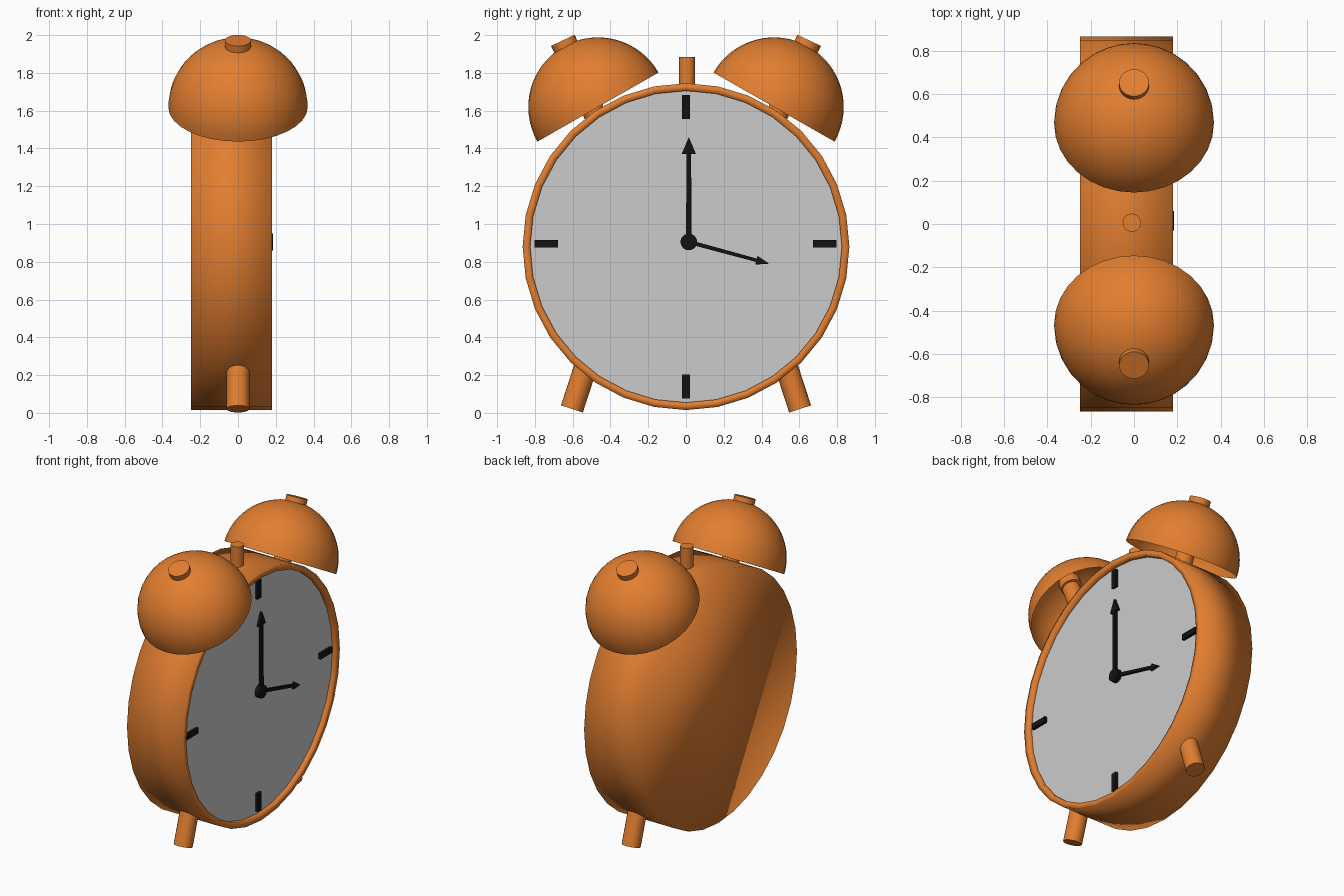
import bpy, bmesh, math
from mathutils import Vector

if "Cube" in bpy.data.objects:
    bpy.data.objects.remove(bpy.data.objects["Cube"])


def material(name, rgb):
    m = bpy.data.materials.new(name)
    m.diffuse_color = (*rgb, 1)
    m.use_nodes = True
    m.node_tree.nodes["Principled BSDF"].inputs["Base Color"].default_value = m.diffuse_color
    return m


ORANGE = material("orange", (0.76, 0.21, 0.03))
BLACK = material("black", (0.006, 0.006, 0.006))
CENTRE_Z = 0.88
DIAL_X = 0.15


def finish(name, bm, mat, angle):
    bmesh.ops.recalc_face_normals(bm, faces=bm.faces)
    me = bpy.data.meshes.new(name)
    bm.to_mesh(me)
    bm.free()
    ob = bpy.data.objects.new(name, me)
    bpy.context.collection.objects.link(ob)
    if mat:
        me.materials.append(mat)
    me.polygons.foreach_set("use_smooth", [True] * len(me.polygons))
    if angle < 180:
        me.set_sharp_from_angle(angle=math.radians(angle))
    return ob


def lathe(name, profile, origin, axis, mat, segs=32, cap_start=False, cap_end=False, angle=35):
    """Revolve (height, radius) points around an axis through origin."""
    bm = bmesh.new()
    q = Vector(axis).to_track_quat('Z', 'Y')
    o = Vector(origin)
    rings = []
    for h, r in profile:
        n = segs if r > 0 else 1
        rings.append([bm.verts.new(o + q @ Vector((r * math.cos(2 * math.pi * i / segs),
                                                   r * math.sin(2 * math.pi * i / segs), h)))
                      for i in range(n)])
    for a, b in zip(rings, rings[1:]):
        for i in range(segs):
            j = (i + 1) % segs
            if len(b) == 1:
                bm.faces.new((a[i], a[j], b[0]))
            else:
                bm.faces.new((a[i], a[j], b[j], b[i]))
    if cap_start:
        bm.faces.new(rings[0][::-1])
    if cap_end:
        bm.faces.new(rings[-1])
    return finish(name, bm, mat, angle)


def rod(name, start, end, radius, mat=ORANGE, segs=24):
    d = Vector(end) - Vector(start)
    return lathe(name, [(0, radius), (d.length, radius)], start, d, mat, segs, True, True)


def plate(name, outline, x0, x1):
    """Extrude a (y, z) outline along x."""
    bm = bmesh.new()
    f = bm.faces.new([bm.verts.new((x0, y, z)) for y, z in outline])
    top = bmesh.ops.extrude_face_region(bm, geom=[f])["geom"]
    bmesh.ops.translate(bm, vec=(x1 - x0, 0, 0),
                        verts=[v for v in top if isinstance(v, bmesh.types.BMVert)])
    return finish(name, bm, BLACK, 20)


# Drum body with a narrow raised rim, softly shaded, and the dial inside it
lathe("body", [(-0.25, 0.865), (0.18, 0.865), (0.18, 0.825), (DIAL_X, 0.825)],
      (0, 0, CENTRE_Z), (1, 0, 0), ORANGE, cap_start=True, angle=180)
lathe("dial", [(DIAL_X, 0.825), (DIAL_X, 0)], (0, 0, CENTRE_Z), (1, 0, 0), None)

# Quarter-hour markers
for i, (y, z) in enumerate([(0.735, 0.895), (-0.74, 0.895), (0, 1.62), (0, 0.14)]):
    hy, hz = (0.063, 0.02) if y else (0.02, 0.063)
    plate(f"hour_marker_{i + 1}", [(y - hy, z - hz), (y + hy, z - hz),
                                   (y + hy, z + hz), (y - hy, z + hz)], DIAL_X - 0.01, 0.168)


# Arrow-shaped hands and the hub
def hand(name, tip, base_w, neck_w, head_w, head_len, x0, x1):
    hub = Vector((0.015, 0.905))
    d = Vector(tip) - hub
    u = d.normalized()
    s = Vector((u.y, -u.x))
    neck = d.length - head_len
    pts = [(0, base_w), (neck, neck_w), (neck, head_w), (d.length, 0),
           (neck, -head_w), (neck, -neck_w), (0, -base_w)]
    plate(name, [tuple(hub + u * a + s * w) for a, w in pts], x0, x1)


hand("minute_hand", (0.015, 1.46), 0.015, 0.012, 0.038, 0.09, 0.160, 0.178)
hand("hour_hand", (0.44, 0.79), 0.011, 0.009, 0.024, 0.07, 0.158, 0.174)
rod("hub", (0.14, 0.015, 0.905), (0.184, 0.015, 0.905), 0.044, BLACK)

# Hammer post on top
rod("hammer_post", (-0.01, 0.006, 1.68), (-0.01, 0.006, 1.885), 0.042)

# Mirrored bells, stems, knobs and legs
R = 0.369
dome = [(R * math.sin(a), R * math.cos(a)) for a in (math.pi / 2 * k / 16 for k in range(16))] + [(R, 0)]
for side, s in (("right", 1), ("left", -1)):
    lathe(f"{side}_bell", dome, (0, s * 0.466, 1.619), (0, s * 0.495, 0.869), ORANGE)
    rod(f"{side}_bell_stem", (0, s * 0.43, 1.46), (0, s * 0.63, 1.91), 0.058)
    rod(f"{side}_bell_knob", (0, s * 0.61, 1.883), (0, s * 0.652, 1.972), 0.069)
    rod(f"{side}_leg", (0, s * 0.604, 0.021), (0, s * 0.50, 0.34), 0.061)
